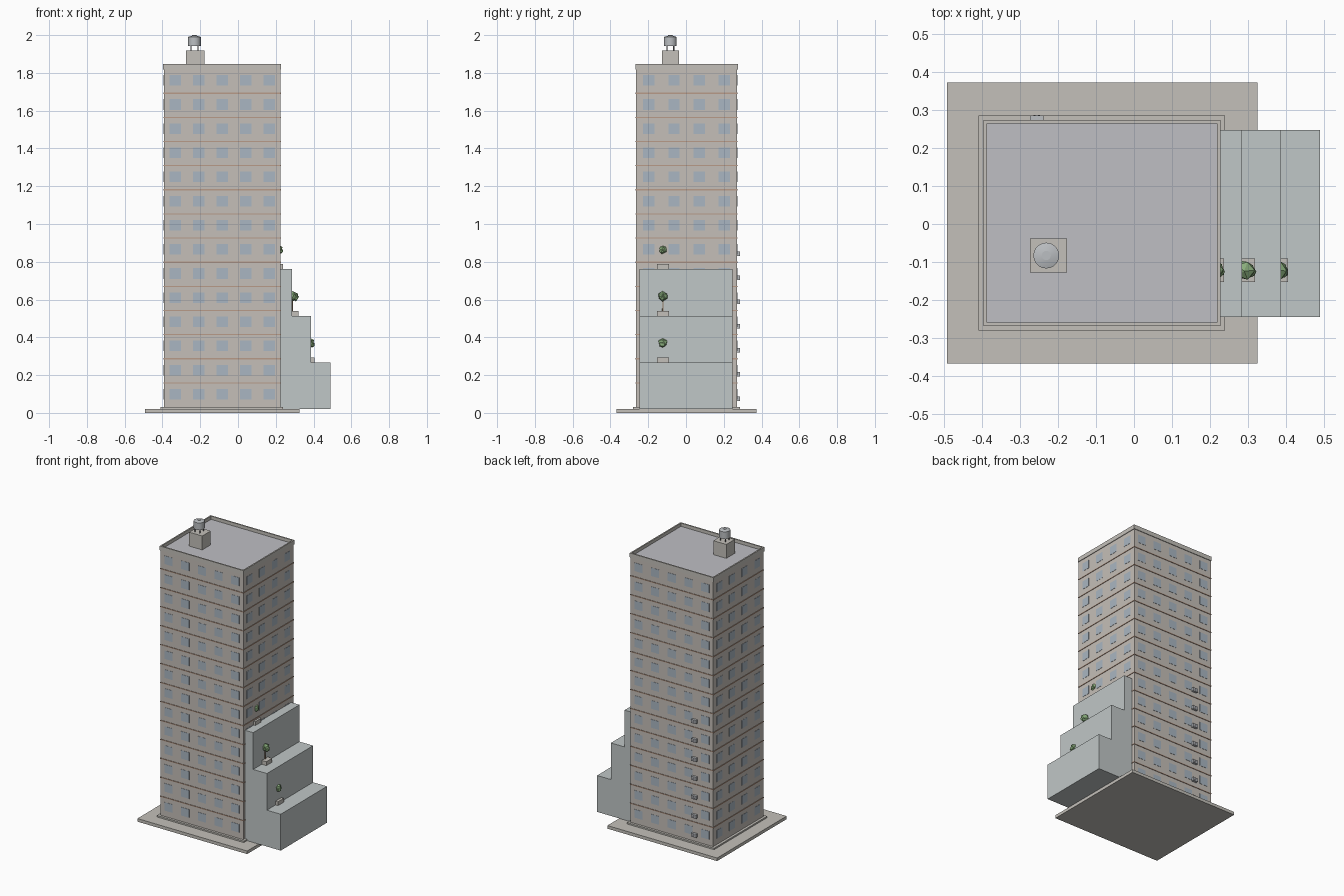
import bpy, bmesh, math, random
from mathutils import Matrix, Vector

if "Cube" in bpy.data.objects:
    bpy.data.objects.remove(bpy.data.objects["Cube"])

random.seed(4)


def mat(name, r, g, b):
    m = bpy.data.materials.new(name)
    m.diffuse_color = (r, g, b, 1)
    m.use_nodes = True
    m.node_tree.nodes["Principled BSDF"].inputs["Base Color"].default_value = m.diffuse_color
    return m


CONCRETE = mat("concrete", 0.55, 0.53, 0.49)
WALL = mat("wall", 0.56, 0.52, 0.48)
ROOF = mat("roof_grey", 0.52, 0.52, 0.55)
WING = mat("wing_grey", 0.53, 0.57, 0.57)
GLASS = mat("glass", 0.40, 0.47, 0.54)
BAND = mat("band_brown", 0.48, 0.33, 0.25)
METAL = mat("metal", 0.50, 0.52, 0.54)
DARK = mat("dark_metal", 0.2, 0.2, 0.22)
BARK = mat("bark", 0.28, 0.2, 0.13)
LEAF = mat("leaf", 0.25, 0.42, 0.2)


def finish(bm, name, m):
    bmesh.ops.recalc_face_normals(bm, faces=bm.faces)
    me = bpy.data.meshes.new(name)
    bm.to_mesh(me)
    bm.free()
    me.materials.append(m)
    ob = bpy.data.objects.new(name, me)
    bpy.context.collection.objects.link(ob)
    return ob


def boxes(name, m, *spans):
    """One object from any number of (x0, x1, y0, y1, z0, z1) boxes."""
    bm = bmesh.new()
    for x0, x1, y0, y1, z0, z1 in spans:
        mx = Matrix.Translation(((x0 + x1) / 2, (y0 + y1) / 2, (z0 + z1) / 2))
        mx = mx @ Matrix.Diagonal((x1 - x0, y1 - y0, z1 - z0, 1))
        bmesh.ops.create_cube(bm, size=1, matrix=mx)
    return finish(bm, name, m)


def cone(name, m, at, r1, r2, h, n=16, rot=None):
    bm = bmesh.new()
    mx = Matrix.Translation(at) @ (rot or Matrix())
    bmesh.ops.create_cone(bm, cap_ends=True, segments=n, radius1=r1,
                          radius2=r2, depth=h, matrix=mx)
    return finish(bm, name, m)


# Tower dimensions
X0, X1, Y0, Y1 = -0.392, 0.224, -0.264, 0.270
CX, CY = (X0 + X1) / 2, (Y0 + Y1) / 2
Z0, FLOORS, FH = 0.031, 14, 0.1278
ZT = Z0 + FLOORS * FH

# Ground slab, plinth and tower body
boxes("ground_slab", CONCRETE, (-0.493, 0.325, -0.367, 0.373, 0, 0.021))
boxes("plinth", CONCRETE, (-0.409, 0.239, -0.28, 0.286, 0.021, Z0))
boxes("tower", WALL, (X0, X1, Y0, Y1, Z0, ZT))

# Roof deck and parapet
boxes("roof_deck", ROOF, (X0 + .003, X1 - .003, Y0 + .003, Y1 - .003, ZT, ZT + 0.004))
e, t, zp = 0.004, 0.009, 1.846
boxes("parapet", CONCRETE,
      (X0 - e, X1 + e, Y0 - e, Y0 - e + t, ZT - .003, zp),
      (X0 - e, X1 + e, Y1 + e - t, Y1 + e, ZT - .003, zp),
      (X0 - e, X0 - e + t, Y0 - e + t, Y1 + e - t, ZT - .003, zp),
      (X1 + e - t, X1 + e, Y0 - e + t, Y1 + e - t, ZT - .003, zp))

# Floor bands
boxes("floor_bands", BAND, *[
    (X0 - .003, X1 + .003, Y0 - .003, Y1 + .003, Z0 + k * FH - .003, Z0 + k * FH + .003)
    for k in range(1, FLOORS)])

# Windows on all four sides
wins, w, h, d = [], 0.03, 0.028, 0.0015
for k in range(FLOORS):
    z = Z0 + k * FH + 0.068
    for i in range(5):
        x = CX + (i - 2) * 0.1245
        for y in (Y0, Y1):
            wins.append((x - w, x + w, y - d, y + d, z - h, z + h))
    for i in range(4):
        y = CY + (i - 1.5) * 0.1335
        for x in (X0, X1):
            wins.append((x - d, x + d, y - w, y + w, z - h, z + h))
boxes("windows", GLASS, *wins)

# Stepped terrace wing: one side profile extruded along y
profile = [(0.22, 0.021), (0.49, 0.021), (0.49, 0.266), (0.387, 0.266),
           (0.387, 0.513), (0.285, 0.513), (0.285, 0.761), (0.22, 0.761)]
bm = bmesh.new()
face = bm.faces.new([bm.verts.new((x, -0.245, z)) for x, z in profile])
ext = bmesh.ops.extrude_face_region(bm, geom=[face])
bmesh.ops.translate(bm, vec=(0, 0.492, 0),
                    verts=[v for v in ext["geom"] if isinstance(v, bmesh.types.BMVert)])
finish(bm, "terrace_wing", WING)


def tree(i, x, z):
    """Planter with a small faceted tree."""
    y = -0.122
    boxes(f"planter_{i}", CONCRETE, (x - .031, x + .031, y - .031, y + .031, z, z + .026))
    cone(f"trunk_{i}", BARK, (x, y, z + 0.055), 0.004, 0.003, 0.07, 6)
    bm = bmesh.new()
    for off, r in (((0.004, 0, 0.106), 0.027), ((0.017, -0.003, 0.096), 0.017)):
        bmesh.ops.create_icosphere(bm, subdivisions=1, radius=r,
                                   matrix=Matrix.Translation(Vector((x, y, z)) + Vector(off)))
    for v in bm.verts:
        v.co += Vector([random.uniform(-.002, .002) for _ in range(3)])
    finish(bm, f"foliage_{i}", LEAF)


for i, (x, z) in enumerate([(0.374, 0.266), (0.288, 0.513), (0.206, 0.761)]):
    tree(i, x, z)

# Air conditioners on the back wall
turn = Matrix.Rotation(math.pi / 2, 4, 'X')
for k in range(7):
    z = Z0 + k * FH + 0.045
    boxes(f"air_conditioner_{k}", METAL, (-0.274, -0.238, Y1 - .002, 0.286, z - .012, z + .012))
    cone(f"fan_{k}", DARK, (-0.256, 0.286, z), 0.009, 0.009, 0.001, 12, turn)

# Rooftop stair house and water tank
boxes("stair_house", CONCRETE, (-0.274, -0.177, -0.128, -0.038, ZT, 1.918))
TX, TY = -0.231, -0.083
for i in range(4):
    a = math.pi / 4 + i * math.pi / 2
    cone(f"tank_leg_{i}", DARK, (TX + .026 * math.cos(a), TY + .026 * math.sin(a), 1.93),
         0.003, 0.003, 0.028, 6)
tank = cone("water_tank", METAL, (TX, TY, 1.966), 0.034, 0.034, 0.048, 20)
top = cone("tank_top", METAL, (TX, TY, 1.9935), 0.034, 0.012, 0.007, 20)
cap = cone("tank_cap", METAL, (TX, TY, 1.9975), 0.012, 0.012, 0.005, 20)
for ob in (tank, top, cap):
    bpy.context.view_layer.objects.active = ob
    bpy.ops.object.select_all(action='DESELECT')
    ob.select_set(True)
    bpy.ops.object.shade_smooth_by_angle()
